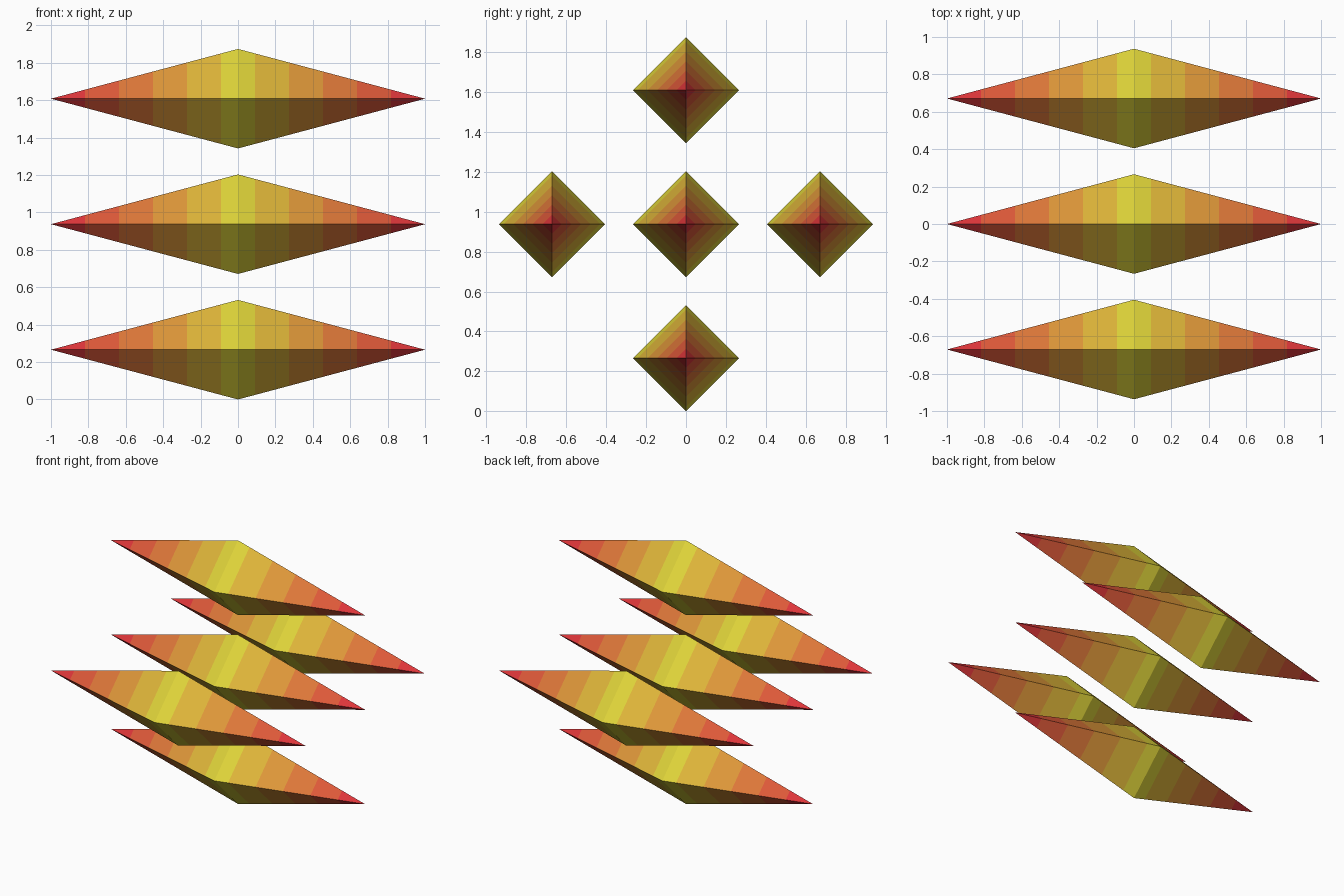
import bpy, bmesh

if "Cube" in bpy.data.objects:
    bpy.data.objects.remove(bpy.data.objects["Cube"])

R, STEP, BANDS = 0.266, 0.671, 11       # spindle radius, spacing, colour bands
MID = R + STEP                           # height of the middle row

# Materials from the yellow middle band out to the red tips
def linear(c):
    c /= 255
    return c / 12.92 if c <= 0.04045 else ((c + 0.055) / 1.055) ** 2.4

palette = [("yellow", (222, 211, 57)), ("golden", (222, 181, 57)),
           ("amber", (222, 151, 57)), ("orange", (222, 120, 57)),
           ("vermilion", (222, 89, 57)), ("red", (222, 54, 58))]
materials = []
for name, rgb in palette:
    m = bpy.data.materials.new(name)
    m.diffuse_color = (*[linear(c) for c in rgb], 1)
    m.use_nodes = True
    m.node_tree.nodes["Principled BSDF"].inputs["Base Color"].default_value = m.diffuse_color
    materials.append(m)

# Long eight-sided spindle, sliced across x into equal colour bands
def spindle_mesh():
    bm = bmesh.new()
    tips = [bm.verts.new((x, 0, 0)) for x in (1, -1)]
    ring = [bm.verts.new(p) for p in ((0, R, 0), (0, 0, R), (0, -R, 0), (0, 0, -R))]
    for i in range(4):
        a, b = ring[i], ring[(i + 1) % 4]
        bm.faces.new((tips[0], a, b))
        bm.faces.new((tips[1], b, a))
    for k in range(1, BANDS):
        bmesh.ops.bisect_plane(bm, geom=bm.verts[:] + bm.edges[:] + bm.faces[:],
                               plane_co=(-1 + 2 * k / BANDS, 0, 0), plane_no=(1, 0, 0))
    bmesh.ops.recalc_face_normals(bm, faces=bm.faces)
    for f in bm.faces:
        xs = [v.co.x for v in f.verts]
        x = abs(min(xs) + max(xs)) / 2
        f.material_index = min(5, round(x * BANDS / 2))
    me = bpy.data.meshes.new("spindle")
    bm.to_mesh(me)
    bm.free()
    for m in materials:
        me.materials.append(m)
    return me

# Five parallel spindles in a plus arrangement
mesh = spindle_mesh()
for name, y, z in (("centre", 0, 0), ("front", -STEP, 0), ("back", STEP, 0),
                   ("lower", 0, -STEP), ("upper", 0, STEP)):
    ob = bpy.data.objects.new(name + "_spindle", mesh)
    ob.location = (0, y, MID + z)
    bpy.context.collection.objects.link(ob)
